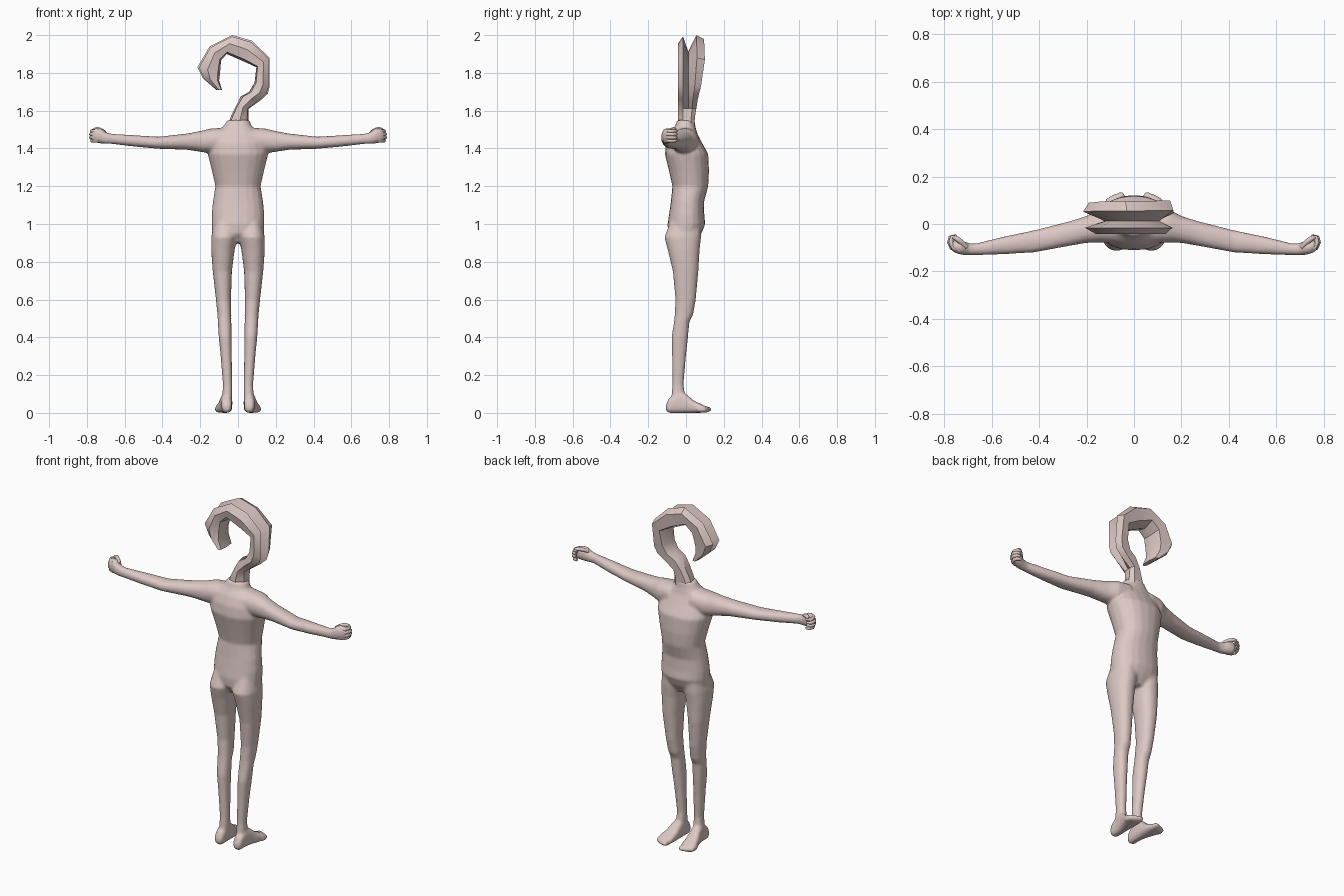
import bpy, bmesh, math
from mathutils import Matrix

if "Cube" in bpy.data.objects:
    bpy.data.objects.remove(bpy.data.objects["Cube"])

skin = bpy.data.materials.new("pale_skin")
skin.diffuse_color = (0.72, 0.58, 0.555, 1)
skin.use_nodes = True
skin.node_tree.nodes["Principled BSDF"].inputs["Base Color"].default_value = skin.diffuse_color


def finish(name, bm):
    bmesh.ops.recalc_face_normals(bm, faces=bm.faces)
    me = bpy.data.meshes.new(name)
    bm.to_mesh(me)
    bm.free()
    ob = bpy.data.objects.new(name, me)
    bpy.context.collection.objects.link(ob)
    me.materials.append(skin)
    bpy.ops.object.select_all(action='DESELECT')
    ob.select_set(True)
    bpy.context.view_layer.objects.active = ob
    return ob


def skin_rings(bm, rings):
    loops = [[bm.verts.new(p) for p in r] for r in rings]
    n = len(loops[0])
    for a, b in zip(loops, loops[1:]):
        for i in range(n):
            j = (i + 1) % n
            bm.faces.new((a[i], a[j], b[j], b[i]))
    bm.faces.new(loops[0][::-1])
    bm.faces.new(loops[-1])


def loft(bm, axis, rows, side=1, power=0.9, n=20):
    """Rows: position on axis, then the min/max of the two other axes."""
    rings = []
    for t, a0, a1, b0, b1 in rows:
        ring = []
        for k in range(n):
            ang = 2 * math.pi * k / n
            c, s = math.cos(ang), math.sin(ang)
            a = (a0 + a1) / 2 + (a1 - a0) / 2 * math.copysign(abs(c) ** power, c)
            b = (b0 + b1) / 2 + (b1 - b0) / 2 * math.copysign(abs(s) ** power, s)
            p = [a, b]
            p.insert(axis, t)
            ring.append((p[0] * side, p[1], p[2]))
        rings.append(ring)
    part = bmesh.new()
    skin_rings(part, rings)
    bmesh.ops.recalc_face_normals(part, faces=part.faces)
    me = bpy.data.meshes.new("tmp")
    part.to_mesh(me)
    part.free()
    bm.from_mesh(me)
    bpy.data.meshes.remove(me)


torso = [(0.90, -.09, .09, -.06, .05), (0.95, -.137, .137, -.095, .082),
         (1.0, -.14, .14, -.098, .102), (1.05, -.14, .14, -.09, .097),
         (1.12, -.133, .133, -.08, .096), (1.2, -.12, .12, -.072, .118),
         (1.28, -.138, .138, -.09, .122), (1.37, -.16, .16, -.112, .118),
         (1.43, -.15, .15, -.105, .085), (1.48, -.125, .125, -.085, .06),
         (1.515, -.08, .075, -.06, .05), (1.55, -.055, .06, -.047, .046)]
leg = [(1.02, .015, .125, -.08, .08), (.93, .004, .142, -.115, .08),
       (.86, .018, .142, -.096, .072), (.75, .032, .134, -.07, .066),
       (.6, .037, .117, -.056, .052), (.52, .035, .109, -.06, .038),
       (.48, .035, .107, -.064, .018), (.4, .034, .102, -.077, .011),
       (.3, .033, .092, -.074, .0), (.15, .03, .08, -.072, -.013),
       (.06, .03, .085, -.08, .0)]
foot = [(-.107, .045, .075, .01, .04), (-.092, .034, .087, -.004, .075),
        (-.04, .03, .09, -.004, .115), (.0, .03, .097, -.004, .1),
        (.04, .03, .11, -.004, .066), (.08, .032, .122, -.003, .046),
        (.105, .036, .12, -.003, .034), (.118, .045, .1, .003, .025)]
arm = [(.07, -.08, .07, 1.385, 1.51), (.15, -.078, .06, 1.375, 1.505),
       (.2, -.08, .034, 1.382, 1.492), (.27, -.092, .012, 1.393, 1.479),
       (.42, -.12, -.026, 1.398, 1.462), (.55, -.128, -.053, 1.41, 1.47),
       (.67, -.132, -.083, 1.424, 1.478), (.7, -.132, -.08, 1.424, 1.486),
       (.725, -.131, -.07, 1.426, 1.507), (.755, -.122, -.066, 1.43, 1.508),
       (.775, -.108, -.075, 1.437, 1.495)]

# Body: torso, legs, feet, toes and arms fused into one smooth skin
bm = bmesh.new()
loft(bm, 2, torso)
for s in (1, -1):
    loft(bm, 2, leg, s)
    loft(bm, 1, foot, s, 0.75)
    loft(bm, 0, arm, s)
    for i in range(5):
        m = (Matrix.Translation((s * (.05 + .016 * i), .113 - .004 * i * i / 2, .016))
             @ Matrix.Diagonal((.012 - .0008 * i, .024, .017, 1)))
        bmesh.ops.create_icosphere(bm, subdivisions=2, radius=1, matrix=m)
body = finish("body", bm)
rm = body.modifiers.new("fuse", 'REMESH')
rm.mode = 'VOXEL'
rm.voxel_size = 0.007
rm.use_smooth_shade = True
sm = body.modifiers.new("soften", 'SMOOTH')
sm.factor = 0.5
sm.iterations = 8
for mod in ("fuse", "soften"):
    bpy.ops.object.modifier_apply(modifier=mod)
low = min(v.co.z for v in body.data.vertices)
for v in body.data.vertices:
    if v.co.z < 0.06:
        v.co.z -= low * (1 - v.co.z / 0.06)


# Fingers: curled tubes in front of each fist, plus a thumb on top
def finger(name, pts, r, s):
    rings = []
    for i, (x, y, z) in enumerate(pts):
        a, b = pts[max(i - 1, 0)], pts[min(i + 1, len(pts) - 1)]
        d = math.hypot(b[0] - a[0], b[1] - a[1])
        nx, ny = -(b[1] - a[1]) / d, (b[0] - a[0]) / d
        rr = r * (0.65 if i == len(pts) - 1 else 1)
        rings.append([(s * (x + nx * rr * math.cos(t)), y + ny * rr * math.cos(t),
                       z + rr * math.sin(t))
                      for t in [k * math.pi / 4 for k in range(8)]])
    f = bmesh.new()
    skin_rings(f, rings)
    finish(name, f)
    bpy.ops.object.shade_smooth_by_angle(angle=math.radians(60))


for s, tag in ((1, "right"), (-1, "left")):
    for i in range(4):
        z = 1.441 + .017 * i
        k = -.006 * abs(i - 1.5)
        finger(f"finger_{tag}_{i}", [(.745 + k, -.112, z), (.772 + k, -.1, z),
               (.782 + k, -.078, z), (.777 + k, -.057, z), (.757 + k, -.05, z)], .01, s)
    finger(f"thumb_{tag}", [(.705, -.1, 1.485), (.725, -.08, 1.498),
           (.748, -.062, 1.503), (.765, -.055, 1.5)], .011, s)

# Hooked head: channel section swept round from the neck
# station: inner x, z, outer x, z, groove depth 0..1, back y
hook = [(-.058, 1.52, .058, 1.52, 0, .045), (-.035, 1.575, .055, 1.565, 0, .047),
        (-.01, 1.625, .056, 1.61, .1, .055), (.015, 1.675, .12, 1.655, .5, .062),
        (.06, 1.70, .158, 1.69, .8, .07), (.088, 1.75, .168, 1.73, 1, .08),
        (.097, 1.83, .166, 1.88, 1, .1), (.02, 1.865, .075, 1.97, 1, .097),
        (-.06, 1.90, -.03, 2.0, 1, .095), (-.09, 1.865, -.15, 1.94, 1, .095),
        (-.095, 1.80, -.215, 1.83, .9, .09), (-.1, 1.76, -.185, 1.77, .8, .085),
        (-.085, 1.71, -.115, 1.71, .5, .075)]
rings = []
for xi, zi, xo, zo, g, yb in hook:
    section = [(0, .02), (.1, -.03), (.55, -.042), (.93, -.016), (1 - .87 * g, .012),
               (1, yb * .58), (.8, yb), (.2, yb * .92)]
    rings.append([(xi + (xo - xi) * t, y, zi + (zo - zi) * t) for t, y in section])
bm = bmesh.new()
skin_rings(bm, rings)
finish("hooked_head", bm)
bpy.ops.object.shade_smooth_by_angle(angle=math.radians(35))
